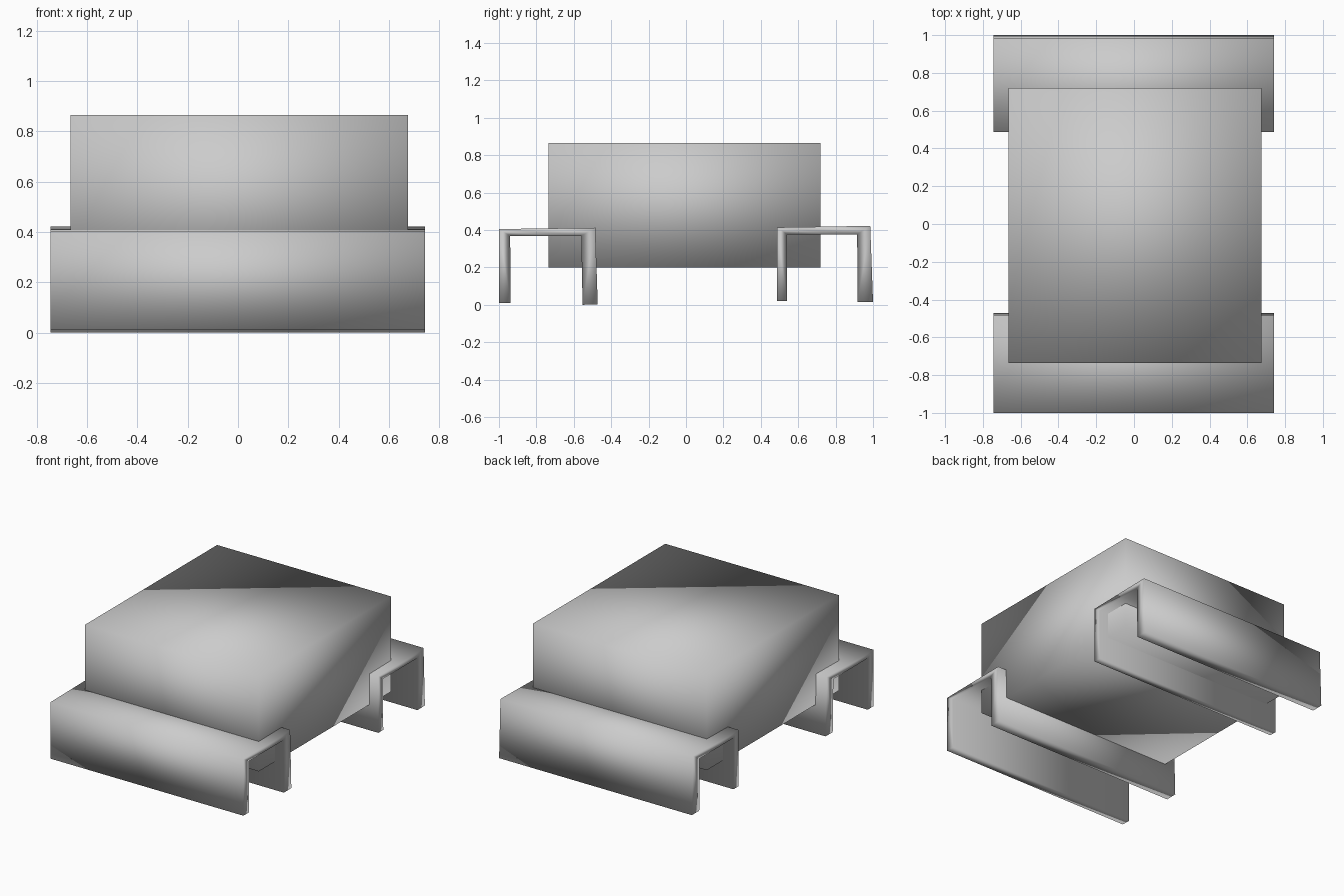
import bpy
import bmesh

old = bpy.data.objects.get("Cube")
if old:
    bpy.data.objects.remove(old, do_unlink=True)

grey = bpy.data.materials.new("plain grey")
grey.use_nodes = True
grey.diffuse_color = (0.6, 0.6, 0.6, 1)
grey.node_tree.nodes["Principled BSDF"].inputs["Base Color"].default_value = (0.6, 0.6, 0.6, 1)


def extrude_profile(name, profile, x0, x1):
    """Sweep a closed (y, z) outline along x, with fully smooth shading."""
    bm = bmesh.new()
    face = bm.faces.new([bm.verts.new((x0, y, z)) for y, z in profile])
    result = bmesh.ops.extrude_face_region(bm, geom=[face], use_keep_orig=True)
    moved = [v for v in result["geom"] if isinstance(v, bmesh.types.BMVert)]
    bmesh.ops.translate(bm, verts=moved, vec=(x1 - x0, 0, 0))
    bmesh.ops.recalc_face_normals(bm, faces=bm.faces)
    for f in bm.faces:
        f.smooth = True
    mesh = bpy.data.meshes.new(name)
    bm.to_mesh(mesh)
    bm.free()
    mesh.materials.append(grey)
    obj = bpy.data.objects.new(name, mesh)
    bpy.context.collection.objects.link(obj)
    return obj


# Main block resting in the two channels
extrude_profile("body_block",
                [(-0.735, 0.2), (0.72, 0.2), (0.72, 0.865), (-0.735, 0.865)],
                -0.665, 0.675)

# Upside-down U channels, slightly uneven
extrude_profile("front_channel",
                [(-1.0, 0.01), (-1.0, 0.405), (-0.485, 0.412), (-0.472, 0.002),
                 (-0.553, 0.0), (-0.56, 0.368), (-0.94, 0.368), (-0.938, 0.01)],
                -0.745, 0.742)
extrude_profile("back_channel",
                [(0.487, 0.02), (0.487, 0.414), (0.985, 0.422), (1.0, 0.015),
                 (0.918, 0.014), (0.915, 0.377), (0.54, 0.377), (0.541, 0.02)],
                -0.745, 0.742)
